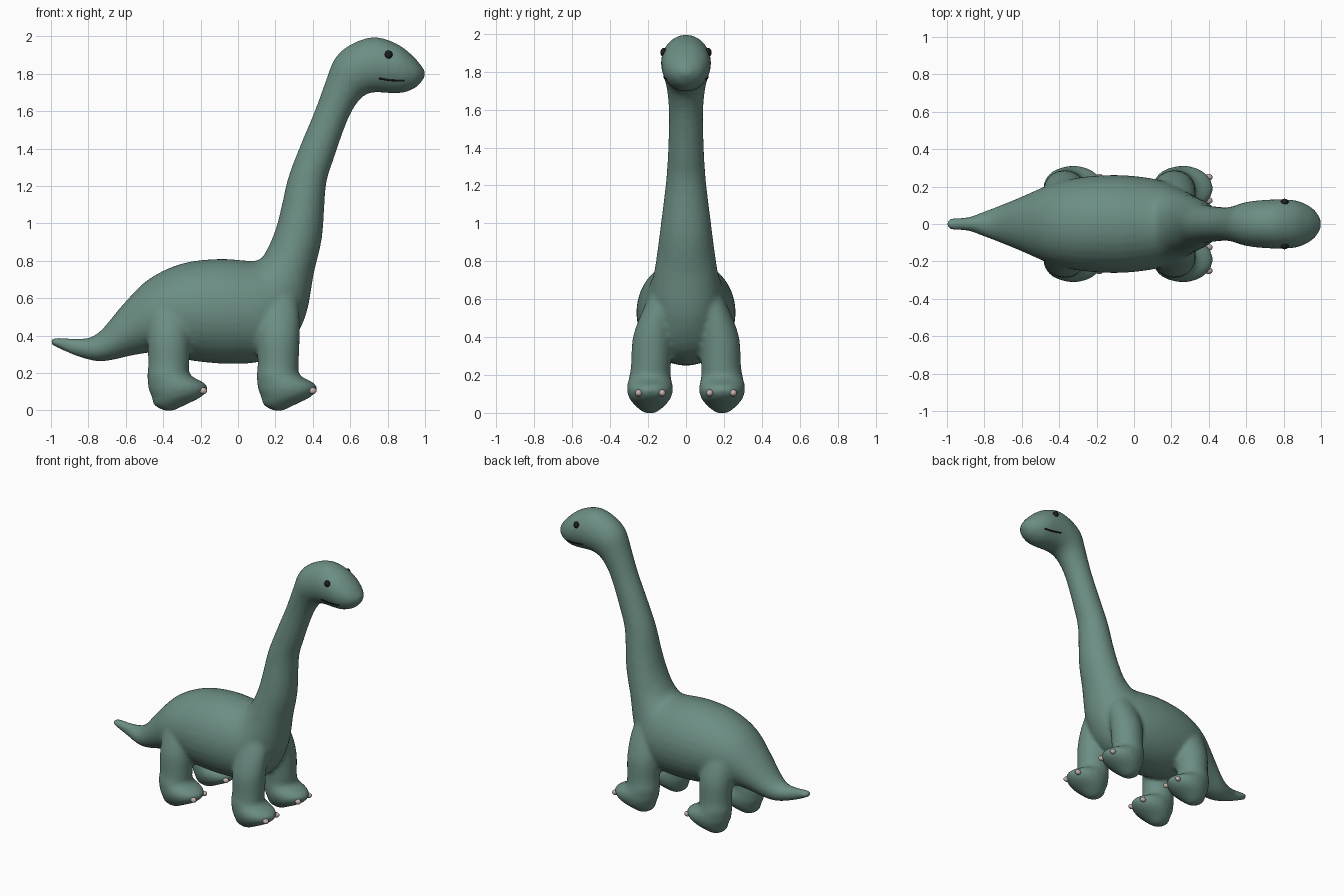
import bpy, bmesh, math
from mathutils import Vector

if "Cube" in bpy.data.objects:
    bpy.data.objects.remove(bpy.data.objects["Cube"])


def material(name, rgb):
    m = bpy.data.materials.new(name)
    m.diffuse_color = (*rgb, 1)
    m.use_nodes = True
    m.node_tree.nodes["Principled BSDF"].inputs["Base Color"].default_value = m.diffuse_color
    return m


SKIN = material("skin", (0.15, 0.27, 0.23))
CLAW = material("claw", (0.55, 0.45, 0.4))
DARK = material("dark", (0.012, 0.012, 0.015))


def catmull(p0, p1, p2, p3, t):
    return [0.5 * (2 * b + (c - a) * t + (2 * a - 5 * b + 4 * c - d) * t * t
                   + (3 * b - a - 3 * c + d) * t ** 3)
            for a, b, c, d in zip(p0, p1, p2, p3)]


def loft(bm, rings, sides=32, steps=4):
    """Skin smoothly through rings given as (centre, axis a, axis b)."""
    flat = [[*c, *a, *b] for c, a, b in rings]
    n = len(flat)
    path = [catmull(flat[max(i - 1, 0)], flat[i], flat[i + 1], flat[min(i + 2, n - 1)], k / steps)
            for i in range(n - 1) for k in range(steps)] + [flat[-1]]
    loops = []
    for v in path:
        c, a, b = Vector(v[0:3]), Vector(v[3:6]), Vector(v[6:9])
        angles = [2 * math.pi * k / sides for k in range(sides)]
        loops.append([bm.verts.new(c + a * math.cos(t) + b * math.sin(t)) for t in angles])
    faces = [bm.faces.new(loops[0]), bm.faces.new(loops[-1])]
    for p, q in zip(loops, loops[1:]):
        for k in range(sides):
            j = (k + 1) % sides
            faces.append(bm.faces.new((p[k], p[j], q[j], q[k])))
    bmesh.ops.recalc_face_normals(bm, faces=faces)


# Tail, trunk, neck and head: upper x, z, lower x, z, half width
SPINE = [
    (-1.0, .38, -1.0, .352, .022), (-.97, .39, -.96, .333, .032),
    (-.88, .385, -.89, .30, .037), (-.79, .39, -.77, .265, .075),
    (-.72, .44, -.68, .268, .105), (-.62, .56, -.56, .295, .15),
    (-.48, .70, -.42, .31, .21), (-.30, .785, -.27, .27, .25),
    (-.10, .81, -.08, .25, .262), (.06, .80, .12, .26, .245),
    (.12, .81, .26, .33, .215), (.165, .88, .36, .50, .175),
    (.205, .98, .405, .73, .15), (.235, 1.1, .45, .93, .13),
    (.27, 1.25, .47, 1.2, .105), (.335, 1.42, .51, 1.34, .095),
    (.41, 1.6, .585, 1.55, .09), (.465, 1.75, .645, 1.655, .10),
    (.52, 1.885, .70, 1.695, .118), (.61, 1.96, .76, 1.70, .128),
    (.73, 1.996, .83, 1.695, .132), (.85, 1.96, .89, 1.70, .125),
    (.93, 1.90, .95, 1.725, .095), (.975, 1.85, .98, 1.755, .06),
    (1.0, 1.815, 1.0, 1.785, .02),
]
# Leg: z, x offset, y, half length, half width
LEG = [
    (0, 0, .19, .03, .03), (.03, .005, .19, .085, .07), (.07, .04, .19, .13, .105),
    (.11, .05, .19, .157, .12), (.145, .04, .19, .152, .12), (.19, 0, .19, .115, .11),
    (.25, 0, .185, .11, .105), (.4, 0, .175, .115, .105), (.55, 0, .14, .11, .085),
    (.68, 0, .11, .07, .05),
]
LEG_X = {"back": -.37, "front": .215}

bm = bmesh.new()
loft(bm, [(((ux + lx) / 2, 0, (uz + lz) / 2), ((ux - lx) / 2, 0, (uz - lz) / 2), (0, w, 0))
          for ux, uz, lx, lz, w in SPINE])
for x0 in LEG_X.values():
    for s in (-1, 1):
        loft(bm, [((x0 + dx, s * y, z), (rx, 0, 0), (0, ry, 0)) for z, dx, y, rx, ry in LEG])
mesh = bpy.data.meshes.new("body")
bm.to_mesh(mesh)
bm.free()
body = bpy.data.objects.new("body", mesh)
bpy.context.collection.objects.link(body)

# Fuse legs and trunk into one soft skin
rm = body.modifiers.new("fuse", 'REMESH')
rm.mode = 'VOXEL'
rm.voxel_size = 0.014
sm = body.modifiers.new("soften", 'SMOOTH')
sm.factor = 0.5
sm.iterations = 6
fused = bpy.data.meshes.new_from_object(body.evaluated_get(bpy.context.evaluated_depsgraph_get()))
body.modifiers.clear()
body.data = fused
fused.materials.clear()
fused.materials.append(SKIN)
fused.polygons.foreach_set("use_smooth", [True] * len(fused.polygons))
fused.update()
bpy.context.view_layer.update()


def ball(name, loc, scale, mat):
    bpy.ops.mesh.primitive_uv_sphere_add(segments=20, ring_count=12, radius=1, location=loc)
    o = bpy.context.object
    o.name = name
    o.scale = scale
    bpy.ops.object.shade_smooth()
    o.data.materials.append(mat)


def skin_y(x, z, s):
    """Side surface of the body at x, z."""
    hit, loc, _, _ = body.ray_cast(Vector((x, s, z)), Vector((0, -s, 0)))
    return loc.y if hit else s * .12


for s, side in ((-1, "right"), (1, "left")):
    # Eyes
    ball(f"{side}_eye", (.805, skin_y(.805, 1.902, s), 1.902), (.021, .018, .023), DARK)
    # Mouth line
    cu = bpy.data.curves.new(f"{side}_mouth", 'CURVE')
    cu.dimensions = '3D'
    cu.bevel_depth = .005
    cu.use_fill_caps = True
    sp = cu.splines.new('POLY')
    sp.points.add(8)
    for k, p in enumerate(sp.points):
        t = k / 8
        x, z = .755 + .135 * t, 1.775 - .03 * t + .018 * t * t
        p.co = (x, skin_y(x, z, s), z, 1)
    cu.materials.append(DARK)
    bpy.context.collection.objects.link(bpy.data.objects.new(f"{side}_mouth", cu))
    # Claws
    for leg, x0 in LEG_X.items():
        for k, y in enumerate((.125, .25)):
            ball(f"{side}_{leg}_claw_{k + 1}", (x0 + .184, s * y, .105), (.021, .018, .018), CLAW)
